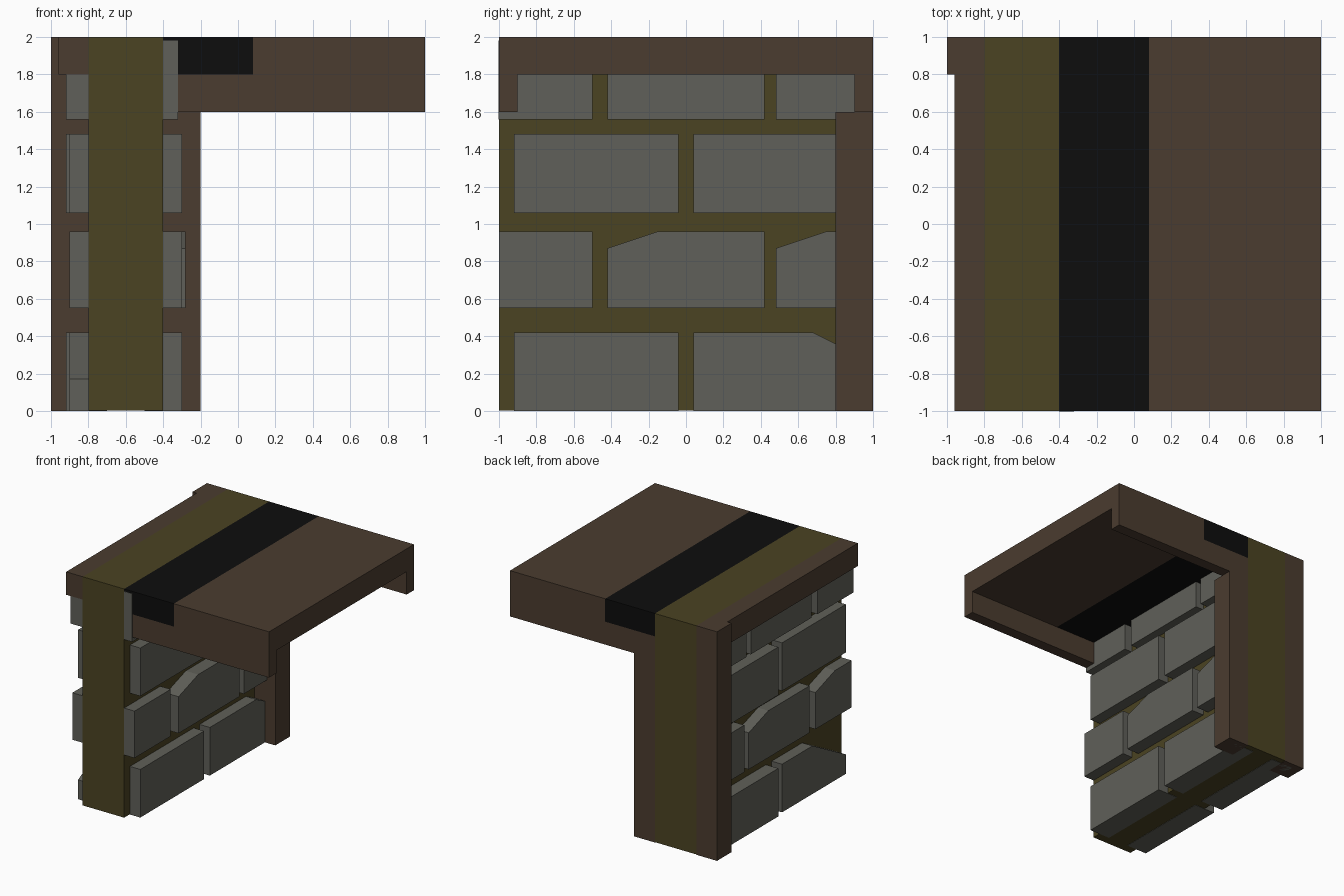
import bpy
import bmesh

cube = bpy.data.objects.get("Cube")
if cube:
    bpy.data.objects.remove(cube, do_unlink=True)


def material(name, rgb):
    mat = bpy.data.materials.new(name)
    mat.use_nodes = True
    mat.diffuse_color = (*rgb, 1)
    mat.node_tree.nodes["Principled BSDF"].inputs["Base Color"].default_value = (*rgb, 1)
    return mat


brown = material("brown timber", (0.070, 0.045, 0.029))
olive = material("olive mortar", (0.070, 0.056, 0.016))
grey = material("grey stone", (0.117, 0.117, 0.100))
black = material("black band", (0.004, 0.004, 0.004))


def prism(name, mat, outline, xa, xb):
    """Extrude a (y, z) outline along x from xa to xb."""
    bm = bmesh.new()
    base = bm.faces.new([bm.verts.new((xa, y, z)) for y, z in outline])
    out = bmesh.ops.extrude_face_region(bm, geom=[base])
    moved = [g for g in out["geom"] if isinstance(g, bmesh.types.BMVert)]
    bmesh.ops.translate(bm, verts=moved, vec=(xb - xa, 0, 0))
    bmesh.ops.recalc_face_normals(bm, faces=bm.faces)
    mesh = bpy.data.meshes.new(name)
    bm.to_mesh(mesh)
    bm.free()
    mesh.materials.append(mat)
    obj = bpy.data.objects.new(name, mesh)
    bpy.context.collection.objects.link(obj)
    return obj


def box(name, mat, x, y, z):
    outline = [(y[0], z[0]), (y[1], z[0]), (y[1], z[1]), (y[0], z[1])]
    return prism(name, mat, outline, *x)


def brick(name, inner, outer, y, z, low_cut=None, high_cut=None):
    """Stone block with an optional sloped corner at its low-y or high-y top."""
    outline = [(y[0], z[0]), (y[1], z[0])]
    if high_cut:
        outline += [(y[1], z[1] - high_cut[1]), (y[1] - high_cut[0], z[1])]
    else:
        outline.append((y[1], z[1]))
    if low_cut:
        outline += [(y[0] + low_cut[0], z[1]), (y[0], z[1] - low_cut[1])]
    else:
        outline.append((y[0], z[1]))
    return prism(name, grey, outline, inner, outer)


# Wall core, running up through the roof
box("wall_core", olive, (-0.8, -0.4), (-1, 1), (0.003, 2))

# Back post on both sides of the core
box("back_post_outer", brown, (-1, -0.8), (0.8, 1), (0, 2))
box("back_post_inner", brown, (-0.4, -0.2), (0.8, 1), (0, 1.6))

# Roof slab
box("roof_edge", brown, (-0.96, -0.8), (-1, 0.8), (1.8, 2))
box("roof_band", black, (-0.4, 0.08), (-1, 1), (1.8, 2))
box("roof_slab", brown, (0.08, 1), (-1, 1), (1.8, 2))

# Lips under the roof
for name, y in (("front_lip", (-1, -0.9)), ("back_lip", (0.9, 1))):
    box(name, brown, (-0.4, 1), y, (1.6, 1.8))

# Stone courses
INNER, OUTER = -0.5, -0.7
END = 0.95
course_a = [(-0.92, -0.04), (0.04, END)]
course_b = [(-1, -0.5), (-0.42, 0.42), (0.48, END)]
heights = [(0, 0.42), (0.55, 0.96), (1.06, 1.48), (1.56, 1.98)]
left_x = [-0.30, -0.28, -0.30, -0.32]
right_x = [-0.92, -0.90, -0.92, -0.92]

for row, z in enumerate(heights):
    for i, (y0, y1) in enumerate(course_b if row % 2 else course_a):
        lx, rx = left_x[row], right_x[row]
        left_low = left_high = right_low = right_high = None
        if row == 0 and i == 1:
            left_high = (0.27, 0.135)
        if row == 0 and i == 0:
            right_low = (0.46, 0.25)
        if row == 1:
            if i > 0:
                left_low = (0.27, 0.09)
            if i < 2:
                right_high = (0.27, 0.09)
            if i == 0:
                lx -= 0.02
        if row in (0, 2) and i == 0:
            rx += 0.02
        # The top front stone stands just proud of the roof band
        front = y0 - 0.003 if row == 3 and i == 0 else y0
        brick(f"left_brick_{row}_{i}", INNER if y0 > -1 else -0.4, lx,
              (front, y1), z, left_low, left_high)
        top = 1.8 if row == 3 else z[1]
        brick(f"right_brick_{row}_{i}", OUTER if y0 > -1 else -0.8, rx,
              (y0, y1), (z[0], top), right_low, right_high)
